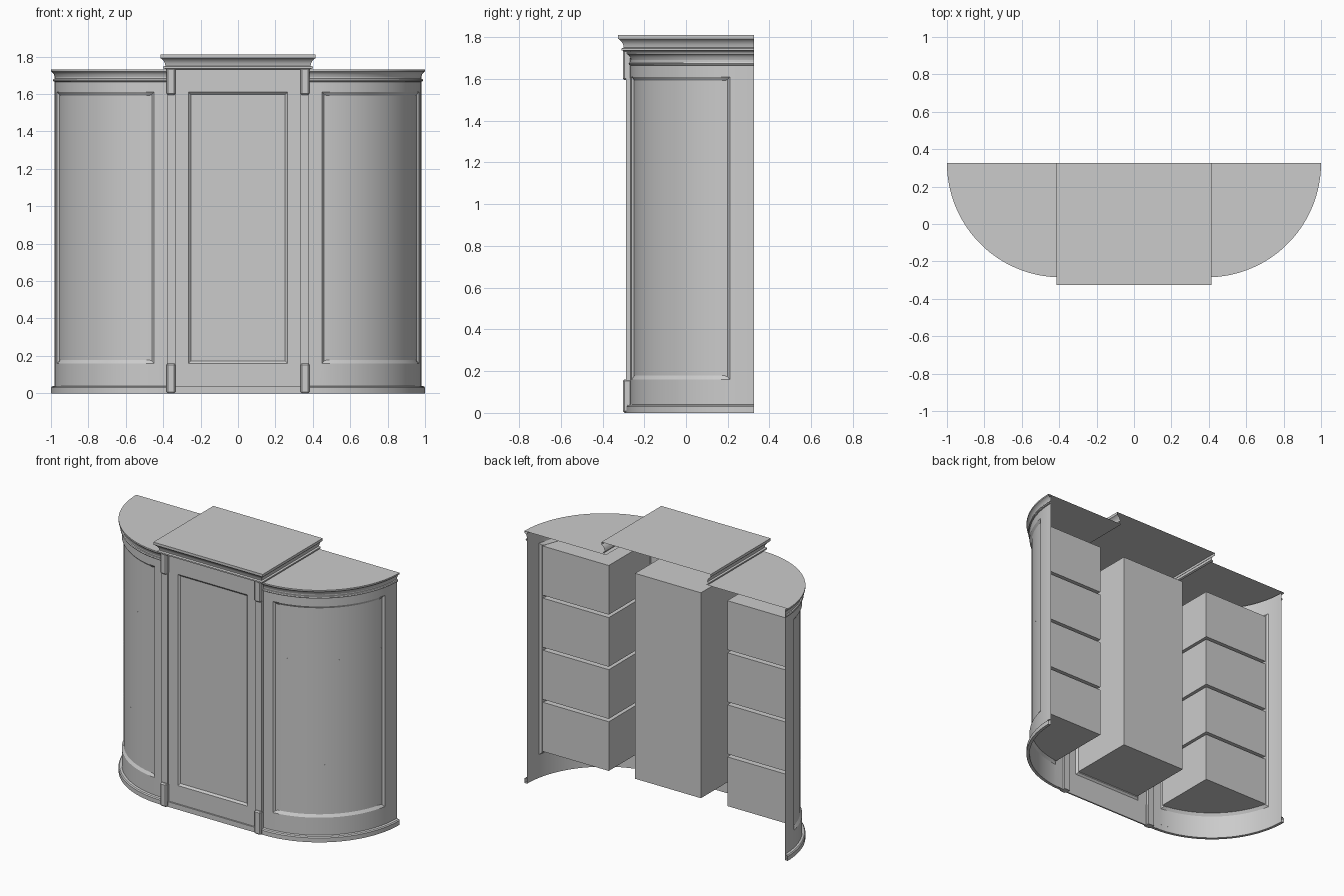
import bpy, bmesh, math
from mathutils import Matrix

cube = bpy.data.objects.get("Cube")
if cube:
    bpy.data.objects.remove(cube, do_unlink=True)

paint = bpy.data.materials.new("light_grey_paint")
paint.use_nodes = True
grey = (0.6, 0.6, 0.6, 1)
paint.diffuse_color = grey
paint.node_tree.nodes["Principled BSDF"].inputs["Base Color"].default_value = grey

BACK = 0.325          # open back plane
CX, R = 0.39, 0.59    # centre and radius of the curved wings
FRONT = -0.275        # centre door plane
LOW, HIGH = 0.16, 1.61
T0, T1 = -0.02, math.pi / 2


def finish(name, bm, mirror=False, smooth=False, bevel=0):
    mesh = bpy.data.meshes.new(name)
    bm.to_mesh(mesh)
    bm.free()
    mesh.materials.append(paint)
    obj = bpy.data.objects.new(name, mesh)
    bpy.context.collection.objects.link(obj)
    if bevel:
        mod = obj.modifiers.new("bevel", 'BEVEL')
        mod.width, mod.segments = bevel, 1
    if mirror:
        obj.modifiers.new("mirror", 'MIRROR').use_clip = False
    if smooth:
        bpy.ops.object.select_all(action='DESELECT')
        obj.select_set(True)
        bpy.context.view_layer.objects.active = obj
        bpy.ops.object.shade_smooth_by_angle(angle=math.radians(25))
    return obj


def sheet(name, us, vs, point, panel=None, **kw):
    """Surface over a grid; faces inside panel (u0, u1, v0, v1) are recessed."""
    bm = bmesh.new()
    rows = [[bm.verts.new(point(u, v)) for v in vs] for u in us]
    inside = []
    for i in range(len(us) - 1):
        for j in range(len(vs) - 1):
            f = bm.faces.new((rows[i][j], rows[i + 1][j], rows[i + 1][j + 1], rows[i][j + 1]))
            if panel:
                u, v = (us[i] + us[i + 1]) / 2, (vs[j] + vs[j + 1]) / 2
                if panel[0] < u < panel[1] and panel[2] < v < panel[3]:
                    inside.append(f)
    bm.normal_update()
    if inside:
        bmesh.ops.inset_region(bm, faces=inside, thickness=0.018, depth=-0.012)
    return finish(name, bm, **kw)


def prism(name, pts, z0, z1, walls, **kw):
    """Shell with top, bottom and the first few walls of a counter-clockwise outline."""
    bm = bmesh.new()
    lo = [bm.verts.new((x, y, z0)) for x, y in pts]
    hi = [bm.verts.new((x, y, z1)) for x, y in pts]
    bm.faces.new(hi)
    bm.faces.new(lo[::-1])
    for i in range(walls):
        bm.faces.new((lo[i], lo[i + 1], hi[i + 1], hi[i]))
    return finish(name, bm, **kw)


def flat(name, pts, z, **kw):
    bm = bmesh.new()
    bm.faces.new([bm.verts.new((x, y, z)) for x, y in pts])
    return finish(name, bm, **kw)


def box(name, x0, x1, y0, y1, z0, z1, **kw):
    bm = bmesh.new()
    bmesh.ops.create_cube(bm, size=1, matrix=Matrix.Translation(
        ((x0 + x1) / 2, (y0 + y1) / 2, (z0 + z1) / 2)) @ Matrix.Diagonal((x1 - x0, y1 - y0, z1 - z0, 1)))
    return finish(name, bm, **kw)


def steps(a, b, n):
    return [a + (b - a) * i / n for i in range(n + 1)]


def arc(t, r):
    return CX + r * math.sin(t), BACK - r * math.cos(t)


# Curved wing fronts with recessed door panels
P0, P1 = 0.1, 1.374
angles = [T0] + steps(P0, P1, 28) + steps(P1, T1, 4)[1:]
sheet("wing_front", angles, [0, LOW, HIGH, 1.72],
      lambda t, z: (*arc(t, R), z), (P0, P1, LOW, HIGH), mirror=True, smooth=True)

# Swept wing mouldings, each profile listed as radius and height
mouldings = {
    "wing_base": [(R, 0), (0.61, 0), (0.61, 0.03), (0.604, 0.037), (R, 0.04)],
    "wing_bead": [(R, 1.665), (0.597, 1.667), (0.6, 1.673), (0.597, 1.68), (R, 1.682)],
    "wing_cornice": [(R, 1.69), (0.594, 1.705), (0.602, 1.715), (0.61, 1.72), (0.61, 1.73)],
}
sweep = steps(T0, T1, 34)
for name, prof in mouldings.items():
    sheet(name, sweep, range(len(prof)),
          lambda t, k: (*arc(t, prof[k][0]), prof[k][1]), mirror=True, smooth=True)

# Wing tops
flat("wing_top", [(0.38, BACK)] + [arc(t, 0.61) for t in sweep], 1.73, mirror=True)

# Wing compartments behind the curved doors, separated by thin gaps
Y_IN, R_IN, GAP = 0.195, R - 0.012, 0.02
t_end = math.acos((BACK - Y_IN) / R_IN)
t_start = math.asin((0.45 - CX) / R_IN)
outline = [arc(t_end, R_IN), (0.45, Y_IN)] + [arc(t, R_IN) for t in steps(t_start, t_end, 24)[:-1]]
height = (1.59 - 0.18 - 3 * GAP) / 4
for k in range(4):
    z = 0.18 + k * (height + GAP)
    prism(f"wing_compartment_{k + 1}", outline, z, z + height, 2, mirror=True)

# Centre door with recessed panel and its compartment
D = 0.265
sheet("centre_front", [-0.34, -D, D, 0.34], [0, LOW, HIGH, 1.745],
      lambda x, z: (x, FRONT, z), (-D, D, LOW, HIGH))
inner = FRONT + 0.012
prism("centre_compartment", [(0.25, inner), (0.25, Y_IN), (-0.25, Y_IN), (-0.25, inner)], 0.18, 1.59, 3)
box("centre_base", -0.335, 0.335, -0.285, FRONT, 0, 0.035)
box("centre_top_rail", -0.335, 0.335, -0.285, FRONT, 1.73, 1.745)

# Pilasters with blocks at foot and head
box("pilaster", 0.335, 0.38, -0.288, -0.25, 0, 1.74, mirror=True)
box("pilaster_foot", 0.333, 0.382, -0.303, -0.26, 0, 0.16, mirror=True, bevel=0.008)
box("pilaster_head", 0.333, 0.382, -0.303, -0.26, 1.595, 1.74, mirror=True, bevel=0.008)

# Crown: cove profile swept round front and sides, listed as offset and height
crown = [(0, 1.73), (0.012, 1.735), (0.02, 1.737), (0.02, 1.746), (0.008, 1.75), (0.011, 1.765),
         (0.018, 1.778), (0.028, 1.788), (0.035, 1.792), (0.035, 1.81)]


def crown_point(i, k):
    o, z = crown[k]
    return ((-1 if i < 2 else 1) * (0.38 + o), BACK if i in (0, 3) else -0.29 - o, z)


sheet("crown", range(4), range(len(crown)), crown_point, smooth=True)
W = 0.415
flat("crown_top", [(-W, -BACK), (W, -BACK), (W, BACK), (-W, BACK)], 1.81)
